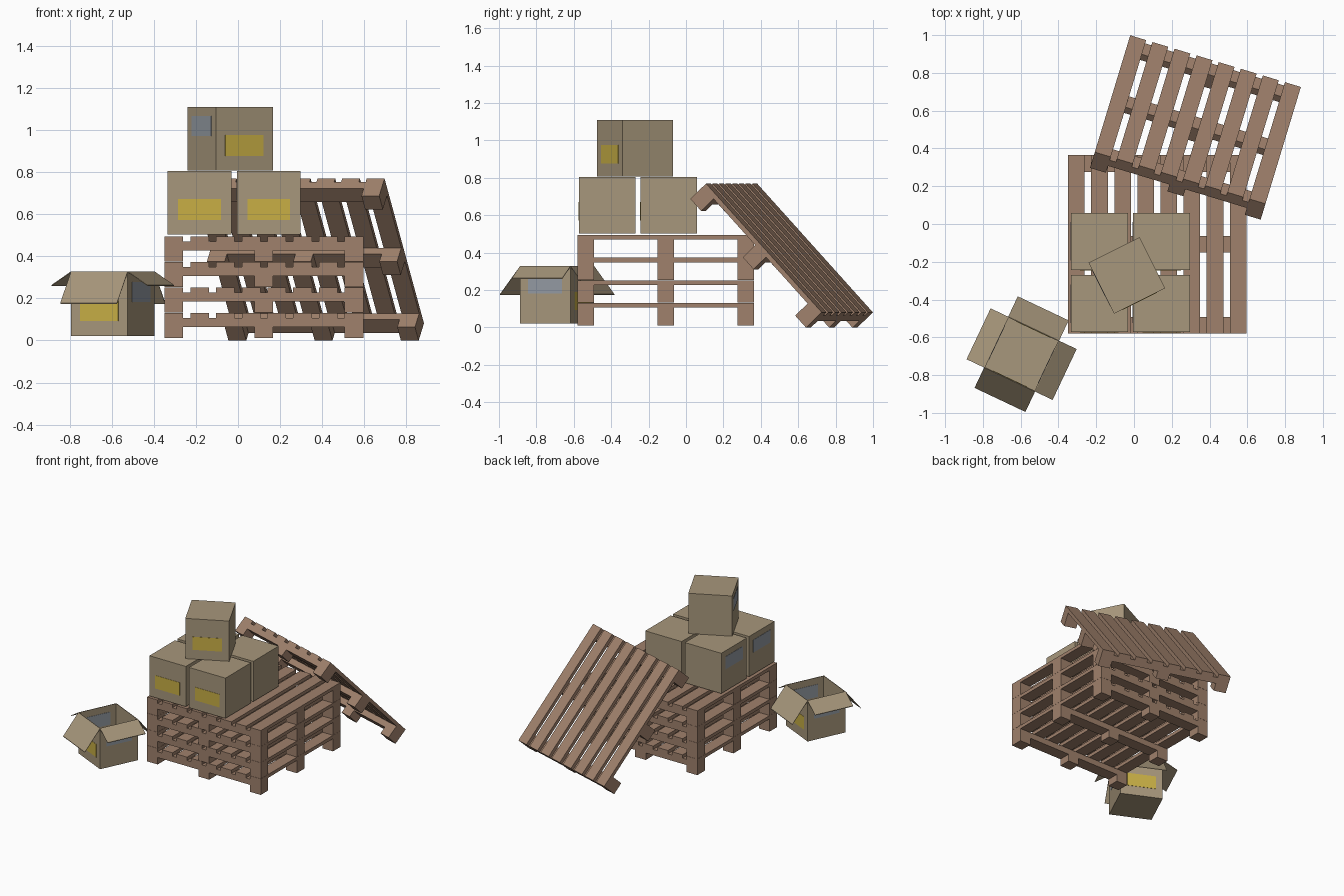
import bpy, bmesh
from math import radians
from mathutils import Matrix, Vector

if "Cube" in bpy.data.objects:
    bpy.data.objects.remove(bpy.data.objects["Cube"])


def material(name, rgb):
    m = bpy.data.materials.new(name)
    m.diffuse_color = (*rgb, 1)
    m.use_nodes = True
    m.node_tree.nodes["Principled BSDF"].inputs["Base Color"].default_value = m.diffuse_color
    return m


WOOD = material("wood", (0.35, 0.22, 0.15))
CARD = material("cardboard", (0.39, 0.31, 0.20))
YELLOW = material("yellow_label", (0.58, 0.43, 0.06))
GREY = material("grey_label", (0.30, 0.33, 0.37))


def add_box(bm, lo, hi, mat=0):
    """Axis-aligned box from corner lo to corner hi."""
    lo, hi = Vector(lo), Vector(hi)
    m = Matrix.Translation((lo + hi) / 2) @ Matrix.Diagonal((*(hi - lo), 1))
    verts = bmesh.ops.create_cube(bm, size=1, matrix=m)["verts"]
    for f in {f for v in verts for f in v.link_faces}:
        f.material_index = mat


def to_mesh(bm, name, mats):
    me = bpy.data.meshes.new(name)
    bm.to_mesh(me)
    bm.free()
    for m in mats:
        me.materials.append(m)
    return me


def place(name, me, matrix):
    ob = bpy.data.objects.new(name, me)
    bpy.context.collection.objects.link(ob)
    ob.matrix_world = matrix
    return ob


# Pallet: top surface at local z = 0, slats along y, stringers along x
H, W = 0.472, 0.088
bm = bmesh.new()
for i in range(8):
    x = -H + i * (2 * H - W) / 7
    add_box(bm, (x, -H, -0.025), (x + W, H, 0))
for j in (-1, 0, 1):
    y = j * (H - W / 2)
    add_box(bm, (-H, y - W / 2, -0.068), (H, y + W / 2, -0.025))
    for i in (-1, 0, 1):
        x = i * (H - W / 2)
        add_box(bm, (x - W / 2, y - W / 2, -0.12), (x + W / 2, y + W / 2, -0.068))
pallet = to_mesh(bm, "pallet", [WOOD])

# Stack of four pallets
for k in range(4):
    place(f"stacked_pallet_{k + 1}", pallet,
          Matrix.Translation((0.123, -0.108, 0.131 + 0.121 * k)))

# Pallet leaning on the back of the stack
n = Vector((0.211, 0.698, 0.685)).normalized()
u = Vector((0.957, -0.29, 0)).normalized()
lean = Matrix((u, n.cross(u), n)).transposed().to_4x4()
place("leaning_pallet", pallet, Matrix.Translation((0.338, 0.553, 0.425)) @ lean)

# Closed carton with a yellow front label and a grey left label
S = 0.151
bm = bmesh.new()
add_box(bm, (-S, -S, 0), (S, S, 0.302))
add_box(bm, (-0.102, -S - 0.002, 0.07), (0.102, -S + 0.002, 0.168), 1)
add_box(bm, (-S - 0.002, -0.102, 0.163), (-S + 0.002, 0.102, 0.258), 2)
carton = to_mesh(bm, "carton", [CARD, YELLOW, GREY])

for i, x in enumerate((-0.183, 0.146)):
    for j, y in enumerate((-0.422, -0.092)):
        place(f"carton_{'left right'.split()[i]}_{'front back'.split()[j]}",
              carton, Matrix.Translation((x, y, 0.503)))
place("carton_top", carton, Matrix.Translation((-0.0375, -0.2725, 0.807))
      @ Matrix.Rotation(radians(26.6), 4, "Z"))

# Open carton: floor, four walls with labels, four drooping flaps
open_at = Matrix.Translation((-0.595, -0.689, 0.022)) @ Matrix.Rotation(radians(-25.3), 4, "Z")
S, T, TOP = 0.149, 0.004, 0.306
bm = bmesh.new()
add_box(bm, (-S, -S, 0), (S, S, T))
for k in range(4):
    turn = Matrix.Rotation(radians(90 * k), 4, "Z")
    side = bmesh.new()
    add_box(side, (-S, -S, 0), (S, -S + T, TOP))
    z0, z1, mat = (0.07, 0.167, 1) if k % 2 == 0 else (0.16, 0.255, 2)
    add_box(side, (-0.1, -S - 0.002, z0), (0.1, -S + T + 0.002, z1), mat)
    side.transform(turn)
    tmp = to_mesh(side, "side", [])
    bm.from_mesh(tmp)
    bpy.data.meshes.remove(tmp)
place("open_carton", to_mesh(bm, "open_carton", [CARD, YELLOW, GREY]), open_at)

for k, name in enumerate(("front", "right", "back", "left")):
    out, drop = (0.119, 0.15) if k % 2 == 0 else (0.103, 0.065)
    bm = bmesh.new()
    pts = [(-S, -S, TOP), (S, -S, TOP), (S, -S - out, TOP - drop), (-S, -S - out, TOP - drop)]
    lower = [bm.verts.new(Vector(p) - Vector((0, 0, T))) for p in pts]
    upper = [bm.verts.new(p) for p in pts]
    bm.faces.new(upper)
    bm.faces.new(lower[::-1])
    for i in range(4):
        j = (i + 1) % 4
        bm.faces.new((lower[i], lower[j], upper[j], upper[i]))
    bmesh.ops.recalc_face_normals(bm, faces=bm.faces)
    place(f"{name}_flap", to_mesh(bm, f"{name}_flap", [CARD]),
          open_at @ Matrix.Rotation(radians(90 * k), 4, "Z"))
